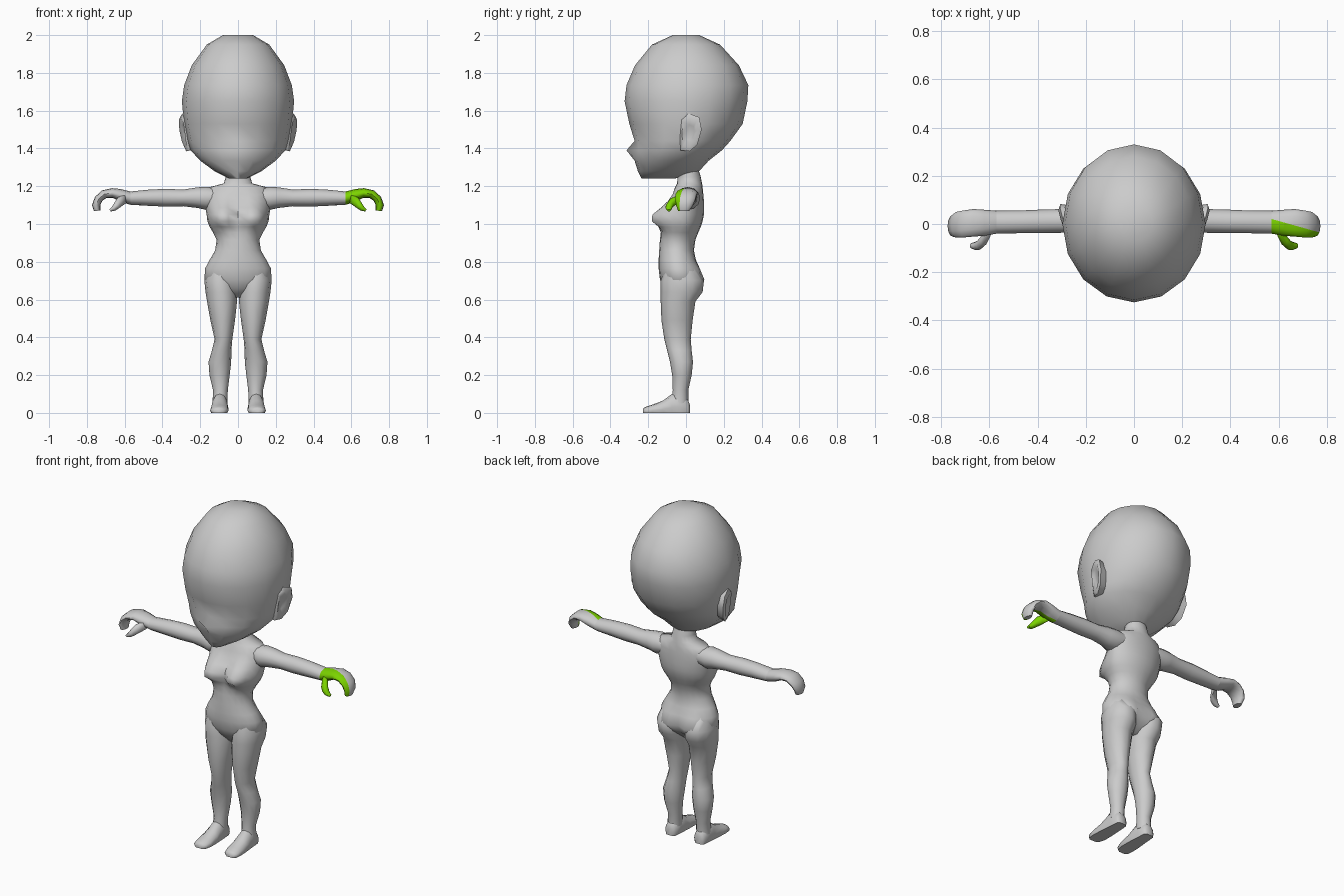
import bpy, bmesh
from math import sin, cos, pi, exp, radians
from mathutils import Vector as V


def oval(c, a, b, n):
    """Ring of n points round c with half axes a and b; one point lies on -b."""
    c, a, b = V(c), V(a), V(b)
    return [c + a * cos(2 * pi * i / n - pi / 2) + b * sin(2 * pi * i / n - pi / 2) for i in range(n)]


def flat_rings(rows, n):
    """Horizontal rings from rows of (z, x_min, x_max, y_front, y_back)."""
    return [oval(((x0 + x1) / 2, (y0 + y1) / 2, z), ((x1 - x0) / 2, 0, 0), (0, (y1 - y0) / 2, 0), n)
            for z, x0, x1, y0, y1 in rows]


def loft(name, rings, mirror=False, shape=None, caps=(True, True), sharp=60):
    bm = bmesh.new()
    vs = [[bm.verts.new(shape(p) if shape else p) for p in r] for r in rings]
    n = len(vs[0])
    for r, s in zip(vs, vs[1:]):
        for i in range(n):
            bm.faces.new((r[i], r[(i + 1) % n], s[(i + 1) % n], s[i]))
    if caps[0]:
        bm.faces.new(vs[0])
    if caps[1]:
        bm.faces.new(vs[-1])
    bmesh.ops.recalc_face_normals(bm, faces=bm.faces)
    me = bpy.data.meshes.new(name)
    bm.to_mesh(me)
    bm.free()
    me.shade_smooth()
    me.set_sharp_from_angle(angle=radians(sharp))
    ob = bpy.data.objects.new(name, me)
    bpy.context.collection.objects.link(ob)
    if mirror:
        ob.modifiers.new("mirror", 'MIRROR').use_mirror_merge = False
    return ob


def sym(rows):
    return [(z, -w, w, f, b) for z, w, f, b in rows]


# Head: (z, half width, front y, back y), with a nose pulled out of the face
head = [(2.0, .08, -.07, .07), (1.95, .165, -.18, .18), (1.84, .245, -.27, .28), (1.735, .285, -.315, .33),
        (1.65, .297, -.325, .325), (1.53, .286, -.30, .30), (1.44, .268, -.272, .235), (1.39, .25, -.27, .19),
        (1.335, .20, -.272, .12), (1.28, .125, -.255, .07), (1.24, .045, -.235, -.06)]


def nose(p):
    if abs(p.x) < .01 and p.y < 0 and 1.38 < p.z < 1.40:
        p.y = -.315
    return p


loft("head", flat_rings(sym(head), 16), shape=nose)

# Ears: outline in (y, z), flaring outward toward the back
ear = [(-.03, 1.56), (.015, 1.585), (.07, 1.565), (.083, 1.50), (.06, 1.42), (.02, 1.385), (-.028, 1.39), (-.035, 1.47)]


def ear_ring(off, k):
    return [V((.268 + .30 * (.02 + (y - .02) * k) + .10 * (z - 1.48) + off, .02 + (y - .02) * k, 1.485 + (z - 1.485) * k))
            for y, z in ear]


loft("ear", [ear_ring(-.03, .9), ear_ring(.01, 1), ear_ring(.02, .75), ear_ring(.008, .4)], mirror=True)

# Torso and neck, with bust and buttocks swelling from the base rings
torso = [(1.31, .06, -.04, .06), (1.25, .065, -.045, .078), (1.215, .075, -.047, .085), (1.195, .15, -.058, .088),
         (1.155, .172, -.07, .092), (1.12, .176, -.08, .095), (1.085, .172, -.09, .095), (1.05, .166, -.105, .095),
         (1.015, .162, -.118, .088), (.985, .15, -.125, .078), (.955, .132, -.132, .065), (.917, .113, -.138, .05),
         (.86, .121, -.142, .042), (.81, .15, -.145, .052), (.765, .174, -.145, .066), (.705, .178, -.138, .07),
         (.66, .125, -.115, .055), (.61, .04, -.07, .01)]


def figure(p):
    y = p.y
    if y < -.03:
        s = .062 if p.z > 1.035 else .042
        side = (abs(p.x) - .085) / .062
        p.y -= .10 * exp(-((p.z - 1.035) / s) ** 2 * .7 - side ** 2)
    if y > 0:
        p.y += .042 * exp(-((p.z - .70) / .065) ** 2 - ((abs(p.x) - .085) / .06) ** 2)
    return p


loft("torso", flat_rings(sym(torso), 20), shape=figure)

# Legs: (z, inner x, outer x, front y, back y)
leg = [(.77, .03, .155, -.11, .05), (.70, .008, .178, -.134, .095), (.64, .004, .172, -.134, .088),
       (.59, .005, .164, -.134, .05), (.49, .016, .146, -.13, .035), (.39, .03, .124, -.115, .025),
       (.33, .035, .138, -.10, .03), (.27, .036, .156, -.085, .037), (.20, .044, .151, -.073, .03),
       (.12, .054, .132, -.07, .012), (.05, .056, .135, -.08, .012)]
loft("leg", flat_rings(leg, 12), mirror=True)

# Feet: (y, inner x, outer x, top z), flattened on the ground
foot = [(.02, .075, .12, .045), (.008, .06, .132, .075), (-.035, .056, .136, .11), (-.075, .053, .14, .10),
        (-.12, .05, .145, .066), (-.18, .05, .148, .043), (-.212, .06, .143, .033), (-.227, .08, .128, .024)]


def ground(p):
    p.z = max(p.z, 0)
    return p


loft("foot", [oval(((a + b) / 2, y, t * .3), ((b - a) / 2, 0, 0), (0, 0, t * .7), 12) for y, a, b, t in foot],
     mirror=True, shape=ground)

# Arms: (x, bottom z, top z, front y, back y)
arm = [(.10, 1.09, 1.19, -.04, .07), (.17, 1.075, 1.197, -.055, .075), (.215, 1.085, 1.194, -.045, .07),
       (.29, 1.094, 1.182, -.036, .062), (.38, 1.092, 1.186, -.038, .06), (.47, 1.096, 1.182, -.038, .056),
       (.57, 1.102, 1.172, -.04, .055)]
loft("arm", [oval((x, (f + k) / 2, (b + t) / 2), (0, (k - f) / 2, 0), (0, 0, (t - b) / 2), 12)
             for x, b, t, f, k in arm], mirror=True, caps=(True, False))

# Hands: curling mitten (x, y, z, tilt, half thickness, half width) and thumb
hand = [(.57, .0075, 1.137, 0, .035, .0475), (.62, .005, 1.151, 0, .034, .054), (.665, .005, 1.164, 5, .026, .057),
        (.708, 0, 1.158, 30, .023, .056), (.738, -.003, 1.133, 60, .022, .053), (.751, -.008, 1.10, 88, .022, .045),
        (.746, -.012, 1.07, 95, .017, .03)]
thumb = [(.595, -.025, 1.135, 10, .024, .024), (.622, -.066, 1.12, 35, .025, .025),
         (.641, -.086, 1.099, 45, .019, .021), (.658, -.091, 1.082, 40, .014, .017), (.677, -.09, 1.072, 30, .007, .010)]


def curl(rows, s, n):
    return [oval((s * x, y, z), (0, w, 0), (s * h * sin(radians(t)), 0, h * cos(radians(t))), n)
            for x, y, z, t, h, w in rows]


def keep_side(ob, front):
    """Cut the hand along its length and keep only one side."""
    bm = bmesh.new()
    bm.from_mesh(ob.data)
    bmesh.ops.bisect_plane(bm, geom=bm.verts[:] + bm.edges[:] + bm.faces[:], plane_co=(.58, .018, 1.1),
                           plane_no=(.28, 1, 0), clear_outer=front, clear_inner=not front)
    bm.to_mesh(ob.data)
    bm.free()


green = bpy.data.materials.new("green")
green.diffuse_color = (.2, .65, 0, 1)

loft("left_hand", curl(hand, -1, 12), caps=(False, True))
loft("left_thumb", curl(thumb, -1, 8))
front = loft("right_hand_front", curl(hand, 1, 12), caps=(False, True))
back = loft("right_hand_back", curl(hand, 1, 12), caps=(False, True))
keep_side(front, True)
keep_side(back, False)
right_thumb = loft("right_thumb", curl(thumb, 1, 8))
for ob in (front, right_thumb):
    ob.data.materials.append(green)
